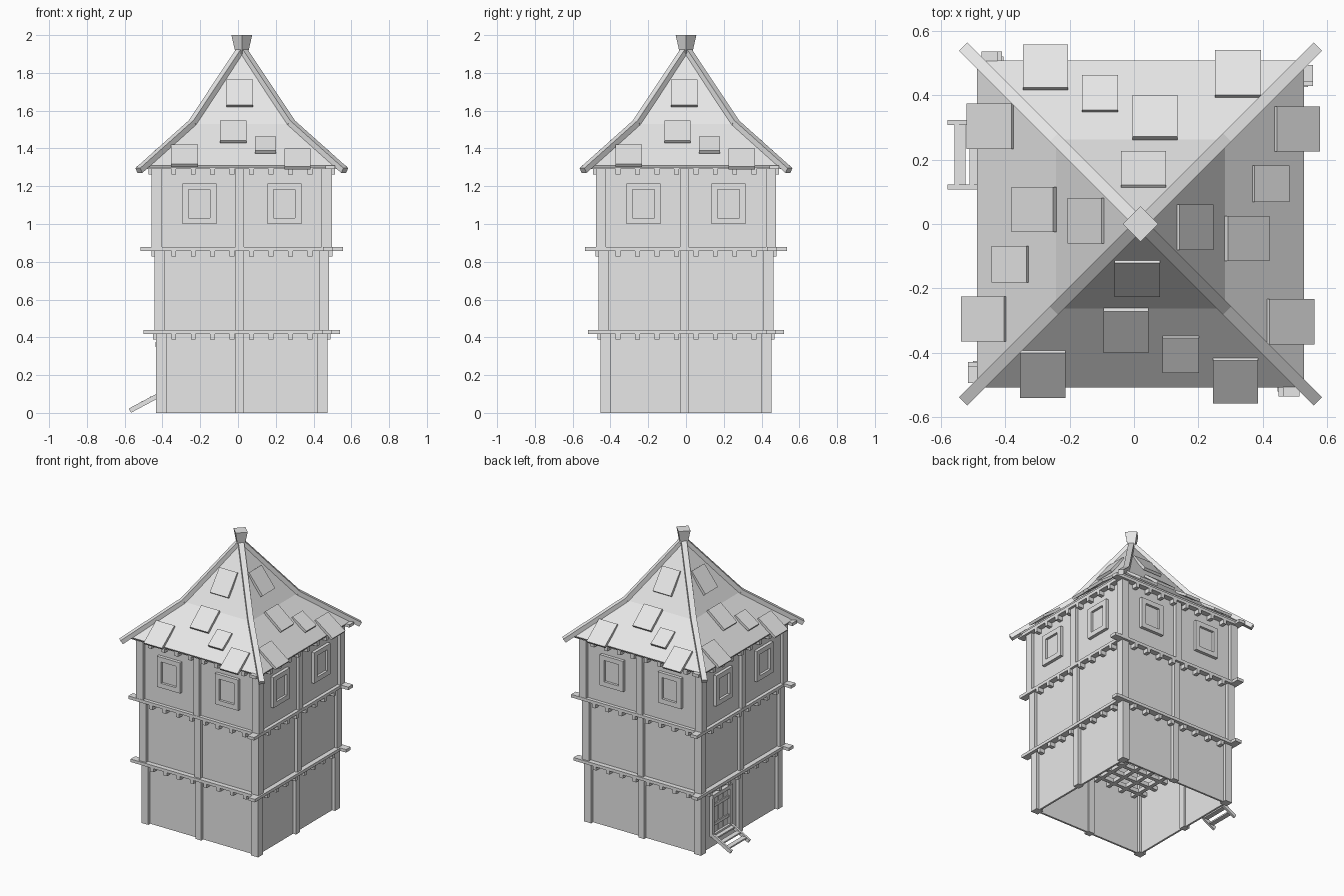
import bpy, bmesh
from math import radians, pi
from mathutils import Matrix, Vector

cube = bpy.data.objects.get("Cube")
if cube:
    bpy.data.objects.remove(cube)

grey = bpy.data.materials.new("plain_grey")
grey.use_nodes = True
grey.diffuse_color = (0.8, 0.8, 0.8, 1)
grey.node_tree.nodes["Principled BSDF"].inputs["Base Color"].default_value = (0.8, 0.8, 0.8, 1)

CENTRE = Matrix.Translation((0.02, 0, 0))
ALL_SIDES = range(4)


def finish(name, bm):
    bmesh.ops.recalc_face_normals(bm, faces=bm.faces)
    mesh = bpy.data.meshes.new(name)
    bm.to_mesh(mesh)
    bm.free()
    mesh.materials.append(grey)
    obj = bpy.data.objects.new(name, mesh)
    bpy.context.collection.objects.link(obj)
    return obj


def box(loc, size, tilt=0):
    """Matrix of a unit cube; tilt raises the inner (+y) end."""
    return (Matrix.Translation(loc) @ Matrix.Rotation(radians(tilt), 4, 'X')
            @ Matrix.Diagonal((*size, 1)))


def span(x0, x1, out0, out1, z0, z1):
    """Box by limits on the front side, out being the distance from the axis."""
    return box(((x0 + x1) / 2, -(out0 + out1) / 2, (z0 + z1) / 2),
               (x1 - x0, abs(out1 - out0), z1 - z0))


def strut(a, b, width, depth):
    a, b = Vector(a), Vector(b)
    d = b - a
    return (Matrix.Translation((a + b) / 2) @ d.to_track_quat('Y', 'Z').to_matrix().to_4x4()
            @ Matrix.Diagonal((width, d.length, depth, 1)))


def part(name, boxes, sides=ALL_SIDES):
    """Repeat the front-side boxes on the given quarter turns."""
    bm = bmesh.new()
    for k in sides:
        turn = CENTRE @ Matrix.Rotation(k * pi / 2, 4, 'Z')
        for m in boxes:
            bmesh.ops.create_cube(bm, size=1, matrix=turn @ m)
    return finish(name, bm)


# Storeys: half width, bottom, top, reach of the beam above
storeys = {
    "ground": (0.453, 0.0, 0.417, 0.52),
    "middle": (0.463, 0.438, 0.857, 0.535),
    "upper": (0.477, 0.878, 1.29, 0.535),
}
for name, (h, z0, z1, reach) in storeys.items():
    top = z1 + 0.021
    part(name + "_walls", [span(-h + 0.03, h - 0.03, h - 0.035, h - 0.022, z0, top)])
    part(name + "_corner_posts", [span(h - 0.054, h, h - 0.054, h, z0, z1)])
    part(name + "_middle_posts", [span(-0.033, 0.012, h - 0.045, h, z0, z1)])
    # Beams overshoot one corner each
    face = max(h + 0.016, 0.475)
    part(name + "_beams", [span(-reach, face, face - 0.05, face, z1, top)])
    # Crossing floor joists with ends showing below the beams
    part(name + "_joists", [span(x - 0.013, x + 0.013, -h - 0.016, h + 0.016, z1 - 0.028, z1)
                            for x in (-0.36 + 0.103 * i for i in range(8))], range(2))

# Two windows on each side of the upper storey
h = storeys["upper"][0]
frames, panes = [], []
for x in (-0.225, 0.225):
    frames += [span(x - 0.09, x - 0.057, h - 0.03, h, 1.0, 1.215),
               span(x + 0.057, x + 0.09, h - 0.03, h, 1.0, 1.215),
               span(x - 0.057, x + 0.057, h - 0.03, h, 1.0, 1.033),
               span(x - 0.057, x + 0.057, h - 0.03, h, 1.182, 1.215)]
    panes.append(span(x - 0.057, x + 0.057, h - 0.025, h - 0.017, 1.033, 1.182))
part("window_frames", frames)
part("window_panes", panes)

# Door and steps on one side
DOOR = [3]
h, x = storeys["ground"][0], -0.215
part("door_frame", [span(x - 0.11, x - 0.085, h - 0.03, h, 0.08, 0.37),
                    span(x + 0.085, x + 0.11, h - 0.03, h, 0.08, 0.37),
                    span(x - 0.11, x + 0.11, h - 0.03, h + 0.004, 0.35, 0.375),
                    span(x - 0.11, x + 0.11, h - 0.03, h + 0.004, 0.08, 0.1)], DOOR)
part("door_planks", [span(x + i * 0.055 - 0.025, x + i * 0.055 + 0.025, h - 0.03, h - 0.012, 0.1, 0.35)
                     for i in (-1, 0, 1)], DOOR)
part("door_bars", [span(x - 0.08, x + 0.08, h - 0.02, h - 0.005, z, z + 0.022)
                   for z in (0.15, 0.28)], DOOR)
part("step_stringers", [box((x + s * 0.1, -0.515, 0.053), (0.015, 0.175, 0.025), 28)
                        for s in (-1, 1)], DOOR)
part("step_treads", [box((x, -0.56 + 0.046 * i, 0.032 + 0.025 * i), (0.19, 0.034, 0.01))
                     for i in range(3)], DOOR)

# Roof shell: flared pyramid
bm = bmesh.new()
rings = []
for half, z in ((0.507, 1.31), (0.262, 1.53), (0.015, 1.91)):
    rings.append([bm.verts.new(CENTRE @ Vector((sx * half, sy * half, z)))
                  for sx, sy in ((-1, -1), (1, -1), (1, 1), (-1, 1))])
for low, high in zip(rings, rings[1:]):
    for i in range(4):
        j = (i + 1) % 4
        bm.faces.new((low[i], low[j], high[j], high[i]))
bm.faces.new(rings[-1])
roof = finish("roof", bm)
shell = roof.modifiers.new("thickness", 'SOLIDIFY')
shell.thickness = 0.012
shell.offset = -1

# Hip beams along the roof corners
apex, bend, tip = (0.01, -0.01, 1.915), (0.262, -0.262, 1.536), (0.545, -0.545, 1.283)
part("hip_beams", [strut(apex, bend, 0.036, 0.03), strut(bend, tip, 0.036, 0.03)])

# Loose shingles: side offset, distance out, height, width, length, slope
shingles = [
    (-0.01, 0.167, 1.692, 0.14, 0.172, 52),
    (-0.045, 0.33, 1.488, 0.14, 0.165, 39),
    (0.125, 0.403, 1.418, 0.112, 0.131, 34),
    (-0.303, 0.465, 1.362, 0.142, 0.175, 37),
    (0.295, 0.485, 1.345, 0.14, 0.165, 36),
]
part("shingles", [box((x, -out, z), (w, length, 0.018), slope)
                  for x, out, z, w, length, slope in shingles])

# Flared square finial
bm = bmesh.new()
bmesh.ops.create_cone(bm, cap_ends=True, segments=4, radius1=0.032, radius2=0.055, depth=0.1,
                      matrix=CENTRE @ Matrix.Translation((0, 0, 1.95)))
finish("finial", bm)
